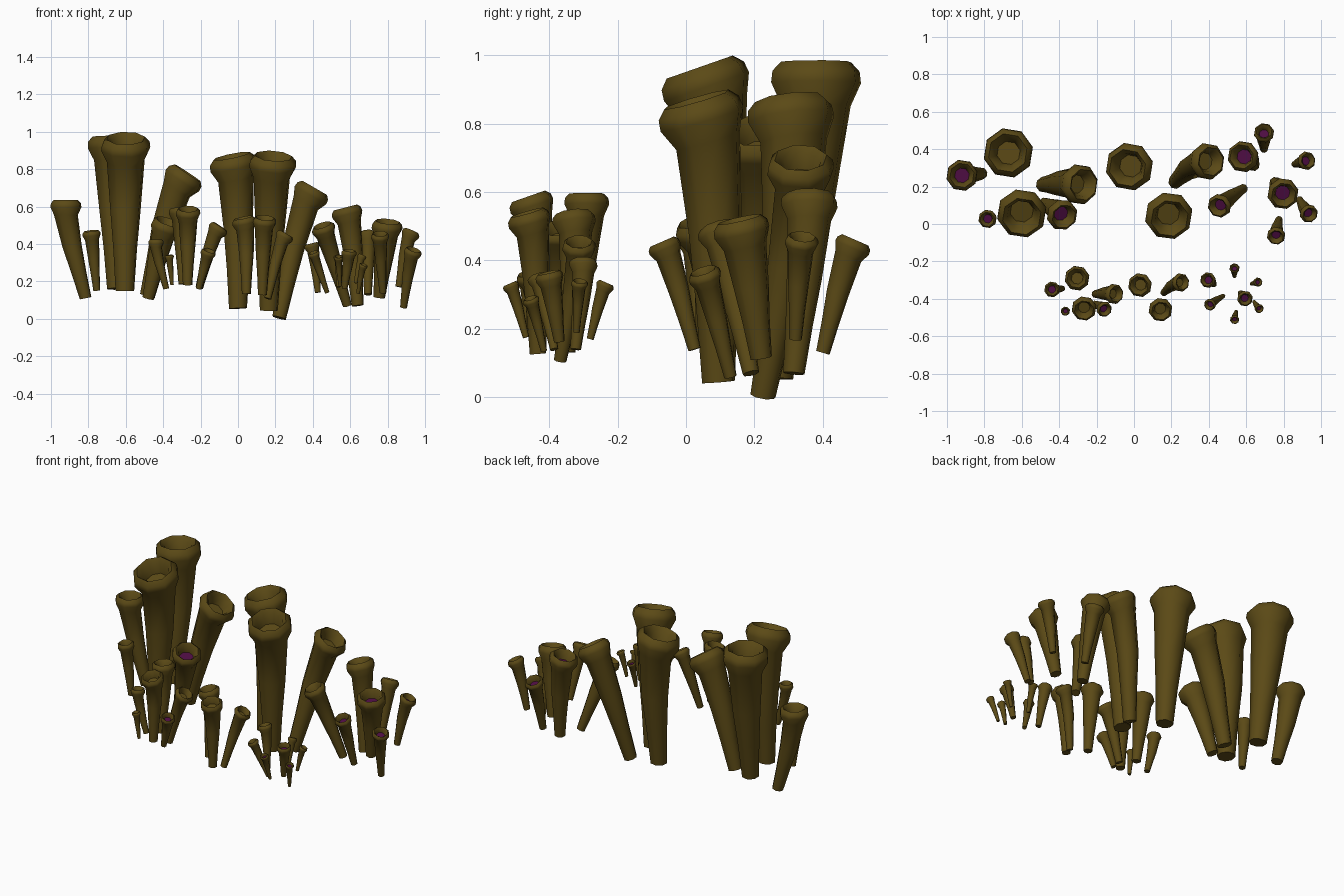
import bpy, bmesh, math
from mathutils import Vector

if "Cube" in bpy.data.objects:
    bpy.data.objects.remove(bpy.data.objects["Cube"])

SIDES = 8


def material(name, rgb):
    m = bpy.data.materials.new(name)
    m.diffuse_color = (*rgb, 1)
    m.use_nodes = True
    m.node_tree.nodes["Principled BSDF"].inputs["Base Color"].default_value = m.diffuse_color
    return m


olive = material("olive_brown", (0.105, 0.068, 0.008))
purple = material("dark_purple", (0.075, 0.004, 0.055))

# base centre, lip centre, rim radius, lean of the rim (x, y)
BROAD = [
    ((-.65, .30, .16), (-.675, .38, .98), .135, (-.05, .0)),
    ((-.605, .08, .15), (-.60, .04, .965), .135, (.0, -.33)),
    ((.0, .265, .055), (-.035, .30, .87), .13, (-.2, -.12)),
    ((.165, .095, .045), (.19, .03, .87), .13, (.08, -.28)),
    ((-.485, .21, .12), (-.27, .21, .78), .11, (.55, -.05)),
    ((.22, .225, .005), (.41, .335, .70), .10, (.5, .0)),
]
NARROW_LEFT = [
    ((-.48, .11, .11), (-.375, .04, .52), .085, (.3, -.3)),
    ((-.755, .04, .15), (-.785, .025, .47), .05, (-.1, -.1)),
    ((-.815, .27, .11), (-.92, .26, .635), .085, (.0, .0)),
]
NARROW_RIGHT = [
    ((.585, .19, .07), (.45, .09, .50), .065, (-.3, -.3)),
    ((.64, .315, .07), (.575, .36, .595), .085, (-.25, .0)),
    ((.695, .40, .13), (.695, .495, .46), .055, (.0, .4)),
    ((.86, .32, .17), (.93, .34, .47), .05, (.4, .1)),
    ((.755, .22, .115), (.80, .155, .52), .085, (.1, -.22)),
    ((.885, .13, .06), (.94, .05, .37), .05, (.3, -.3)),
    ((.775, .025, .14), (.76, -.07, .455), .05, (.0, -.4)),
]
# extra sideways shift of two right-hand tubes in the small colony
SMALL_SHIFT = {1: -.08, 6: -.035}


def add_ring(bm, centre, normal, radius):
    n = normal.normalized()
    u = (Vector((1, 0, 0)) - n * n.x).normalized()
    v = n.cross(u)
    return [bm.verts.new(centre + radius * (math.cos(a) * u + math.sin(a) * v))
            for a in (2 * math.pi * (i + .3) / SIDES for i in range(SIDES))]


def tube(name, base, top, r, lean, purple_pit):
    base, top = Vector(base), Vector(top)
    n = Vector((lean[0], lean[1], math.sqrt(1 - lean[0]**2 - lean[1]**2)))
    axis = (top - base).normalized()
    length = (top - base).length
    neck = top - n * r * .95
    # gently bent body
    mid = base.lerp(neck, .6).lerp(top - n * length * .4, .2)
    sections = [
        (base, axis, .38 * r),
        (base.lerp(mid, .5), axis, .48 * r),
        (mid, axis + n * .3, .62 * r),
        (neck, n, .77 * r),
        # flared rim, rounded lip and hollow
        (top - n * r * .45, n, r),
        (top - n * r * .2, n, .97 * r),
        (top, n, .78 * r),
        (top - n * r * .2, n, .6 * r),
        (top - n * r * .65, n, .47 * r),
    ]
    bm = bmesh.new()
    rings = [add_ring(bm, *s) for s in sections]
    bm.faces.new(rings[0][::-1])
    for a, b in zip(rings, rings[1:]):
        for i in range(SIDES):
            j = (i + 1) % SIDES
            bm.faces.new((a[i], a[j], b[j], b[i]))
    # floor of the hollow
    floor = bm.faces.new(rings[-1])
    floor.material_index = 1 if purple_pit else 0
    me = bpy.data.meshes.new(name)
    bm.to_mesh(me)
    bm.free()
    me.materials.append(olive)
    me.materials.append(purple)
    ob = bpy.data.objects.new(name, me)
    bpy.context.collection.objects.link(ob)
    bpy.context.view_layer.objects.active = ob
    ob.select_set(True)
    bpy.ops.object.shade_smooth_by_angle(angle=math.radians(58))
    ob.select_set(False)


def small(p, sx, ox):
    return (p[0] * sx + ox, p[1] * .5 - .48, p[2] * .5 + .105)


# large colony at the back, half-size colony in front
GROUPS = [("broad_tube", BROAD, .52, .045, False),
          ("narrow_left_tube", NARROW_LEFT, .52, .04, True),
          ("narrow_right_tube", NARROW_RIGHT, .55, .155, True)]
for name, group, sx, ox, pit in GROUPS:
    for k, (b, t, r, lean) in enumerate(group):
        tube(f"large_{name}_{k + 1}", b, t, r, lean, pit)
        shift = SMALL_SHIFT.get(k, 0) if group is NARROW_RIGHT else 0
        tube(f"small_{name}_{k + 1}", small(b, sx, ox + shift),
             small(t, sx, ox + shift), r * .5, lean, pit)
